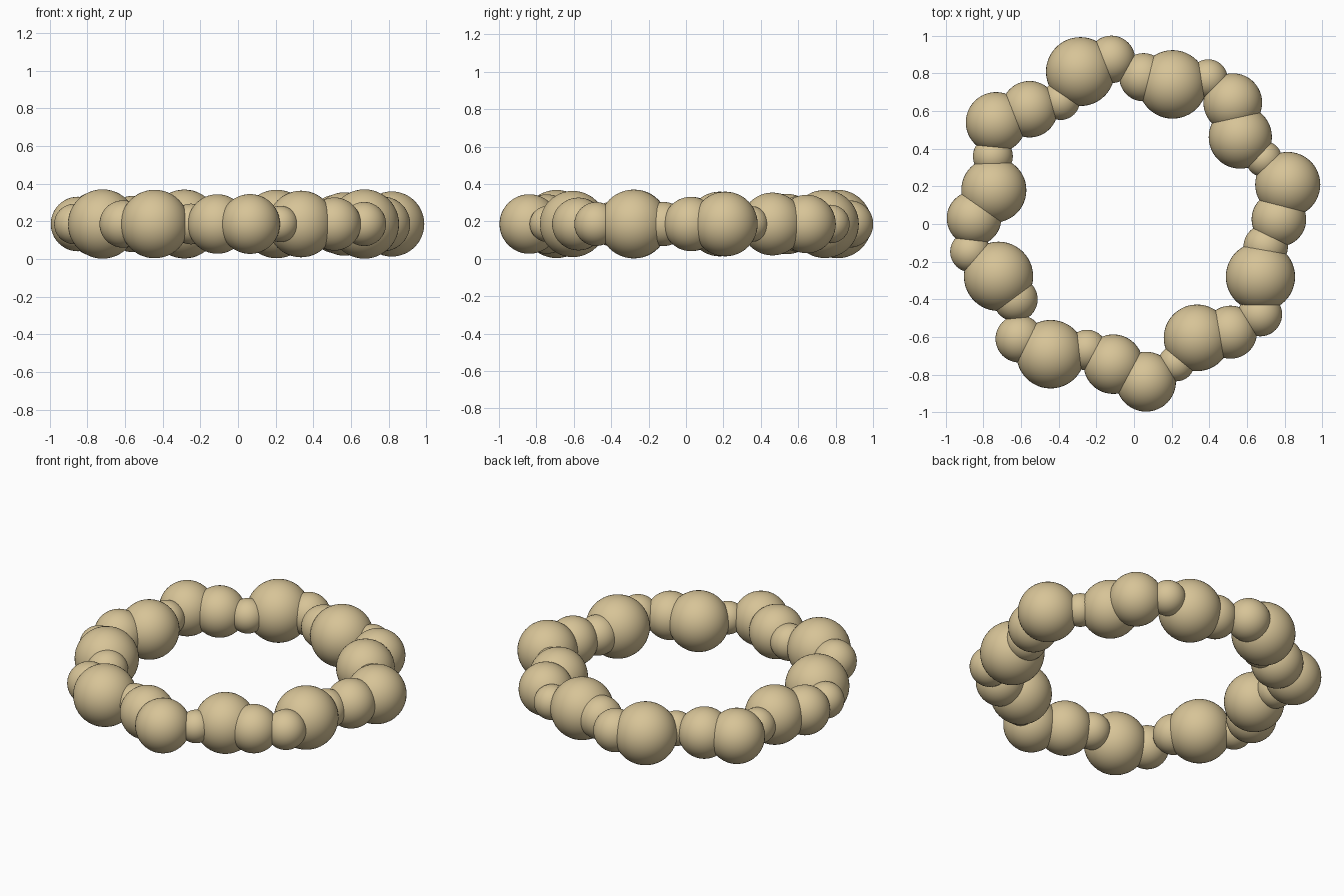
import bpy

# One flat colour for every bead
tan = bpy.data.materials.new("warm_tan")
tan.diffuse_color = (0.68, 0.55, 0.31, 1.0)

CENTRE_Z = 0.186

# Beads in order around the ring: x, y, radius
BEADS = [
    (-0.285, 0.81, 0.183), (-0.12, 0.875, 0.126), (0.05, 0.78, 0.128),
    (0.205, 0.742, 0.182), (0.395, 0.772, 0.103), (0.525, 0.645, 0.156),
    (0.565, 0.462, 0.168), (0.69, 0.345, 0.096), (0.817, 0.21, 0.173),
    (0.77, 0.025, 0.145), (0.70, -0.12, 0.118), (0.672, -0.28, 0.184),
    (0.67, -0.48, 0.117), (0.513, -0.575, 0.141), (0.335, -0.605, 0.177),
    (0.225, -0.74, 0.096), (0.064, -0.838, 0.159), (-0.11, -0.745, 0.158),
    (-0.25, -0.67, 0.108), (-0.443, -0.692, 0.182), (-0.61, -0.61, 0.126),
    (-0.63, -0.40, 0.118), (-0.72, -0.278, 0.184), (-0.87, -0.148, 0.107),
    (-0.85, 0.03, 0.145), (-0.745, 0.18, 0.173), (-0.75, 0.36, 0.106),
    (-0.733, 0.54, 0.161), (-0.555, 0.61, 0.15), (-0.39, 0.655, 0.102),
]

# Smooth overlapping spheres forming the ring
for i, (x, y, r) in enumerate(BEADS, 1):
    bpy.ops.mesh.primitive_uv_sphere_add(
        segments=48, ring_count=24, radius=r, location=(x, y, CENTRE_Z))
    bead = bpy.context.object
    bead.name = f"bead_{i:02d}"
    bead.data.materials.append(tan)
    bpy.ops.object.shade_smooth()
